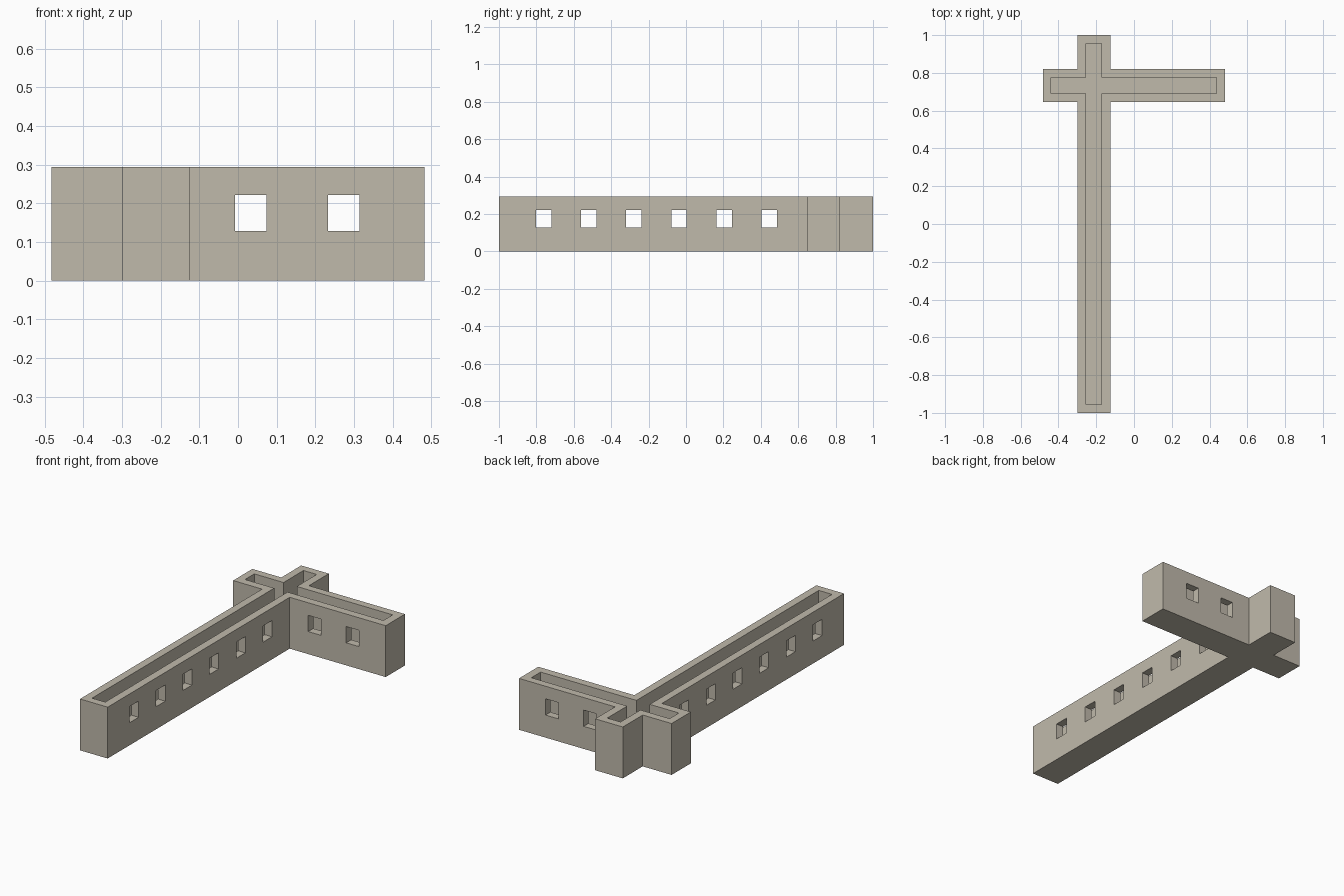
import bpy

if "Cube" in bpy.data.objects:
    bpy.data.objects.remove(bpy.data.objects["Cube"])

H = 0.294        # wall height
FLOOR = 0.045    # floor slab thickness

stone = bpy.data.materials.new("warm_grey_stone")
stone.diffuse_color = (0.53, 0.49, 0.41, 1)
stone.use_nodes = True
stone.node_tree.nodes["Principled BSDF"].inputs["Base Color"].default_value = stone.diffuse_color


def prism(name, outline, z0, z1):
    """Vertical prism over a counter-clockwise plan outline."""
    n = len(outline)
    verts = [(x, y, z) for z in (z0, z1) for x, y in outline]
    faces = [list(range(n))[::-1], list(range(n, 2 * n))]
    faces += [(i, (i + 1) % n, (i + 1) % n + n, i + n) for i in range(n)]
    mesh = bpy.data.meshes.new(name)
    mesh.from_pydata(verts, [], faces)
    mesh.materials.append(stone)
    obj = bpy.data.objects.new(name, mesh)
    bpy.context.collection.objects.link(obj)
    return obj


def cross(x0, x1, x2, x3, y0, y1, y2, y3):
    """Cross plan: nave x1..x2 over y0..y3, transept x0..x3 over y1..y2."""
    return [(x1, y0), (x2, y0), (x2, y1), (x3, y1), (x3, y2), (x2, y2),
            (x2, y3), (x1, y3), (x1, y2), (x0, y2), (x0, y1), (x1, y1)]


def rect(x0, x1, y0, y1):
    return [(x0, y0), (x1, y0), (x1, y1), (x0, y1)]


def cut(target, cutter):
    cutter.hide_render = True
    cutter.hide_viewport = True
    cutter.display_type = 'WIRE'
    mod = target.modifiers.new(cutter.name, 'BOOLEAN')
    mod.operation = 'DIFFERENCE'
    mod.solver = 'EXACT'
    mod.object = cutter


# Cross-shaped building block
walls = prism("cross_walls", cross(-0.483, -0.30, -0.125, 0.483,
                                   -1.0, 0.646, 0.82, 1.0), 0, H)

# Open-topped hollow inside
cut(walls, prism("hollow_cutter", cross(-0.44, -0.255, -0.171, 0.436,
                                        -0.956, 0.692, 0.776, 0.956), FLOOR, H + 0.1))

# Six window pairs through the long hall
for i in range(6):
    y = -0.761 + i * 0.2412
    cut(walls, prism(f"hall_window_cutter_{i + 1}",
                     rect(-0.4, -0.05, y - 0.041, y + 0.041), 0.129, 0.222))

# Two window pairs through the long side arm
for i, x in enumerate((0.033, 0.274)):
    cut(walls, prism(f"arm_window_cutter_{i + 1}",
                     rect(x - 0.041, x + 0.041, 0.55, 0.95), 0.129, 0.222))

# Apply the cuts and drop the cutters
bpy.context.view_layer.update()
graph = bpy.context.evaluated_depsgraph_get()
walls_mesh = bpy.data.meshes.new_from_object(walls.evaluated_get(graph))
walls.modifiers.clear()
walls.data = walls_mesh
for obj in list(bpy.data.objects):
    if obj is not walls and "cutter" in obj.name:
        bpy.data.objects.remove(obj)
